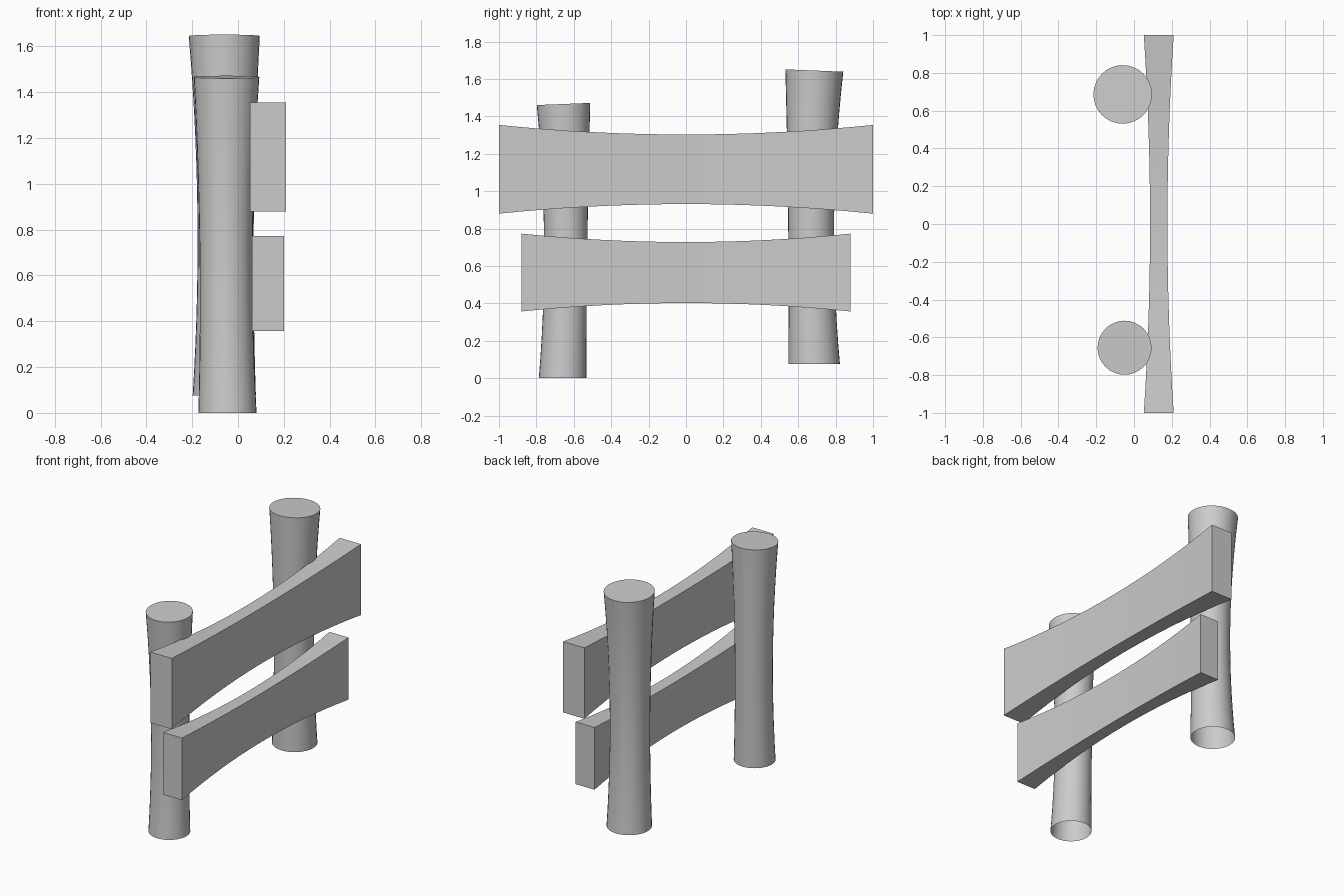
import bpy, bmesh, math

if "Cube" in bpy.data.objects:
    bpy.data.objects.remove(bpy.data.objects["Cube"])


def finish(name, bm, angle):
    bmesh.ops.recalc_face_normals(bm, faces=bm.faces)
    mesh = bpy.data.meshes.new(name)
    bm.to_mesh(mesh)
    bm.free()
    obj = bpy.data.objects.new(name, mesh)
    bpy.context.collection.objects.link(obj)
    bpy.ops.object.select_all(action='DESELECT')
    bpy.context.view_layer.objects.active = obj
    obj.select_set(True)
    bpy.ops.object.shade_smooth_by_angle(angle=math.radians(angle))
    return obj


def loft(bm, rings):
    # Skin a list of vertex rings with quads
    n = len(rings[0])
    for a, b in zip(rings, rings[1:]):
        for i in range(n):
            j = (i + 1) % n
            bm.faces.new((a[i], a[j], b[j], b[i]))


def bezier(a, m, b, t):
    # Quadratic curve through a, m (at t = 0.5) and b
    return a * (2*t - 1) * (t - 1) + m * 4*t * (1 - t) + b * t * (2*t - 1)


def post(name, z, x, y, r, tilt, sides=32, steps=14):
    # Slightly bowed, waisted log: x, y, r are bottom / middle / top values
    bm = bmesh.new()
    rings = []
    for k in range(steps + 1):
        t = k / steps
        cx, cy, rad = bezier(*x, t), bezier(*y, t), bezier(*r, t)
        cz = z[0] + (z[1] - z[0]) * t
        ring = []
        for i in range(sides):
            a = math.tau * i / sides
            dy = rad * math.sin(a)
            ring.append(bm.verts.new((cx + rad * math.cos(a), cy + dy,
                                      cz + dy * tilt * t)))
        rings.append(ring)
    loft(bm, rings)
    bm.faces.new(rings[-1])          # closed top, open underside
    finish(name, bm, 40)


def rail(name, half_len, cx, cz, end, mid, steps=16):
    # Plank that narrows toward the middle: end, mid are (half x, half z)
    bm = bmesh.new()
    rings = []
    for k in range(steps + 1):
        s = 2 * k / steps - 1
        hx = mid[0] + (end[0] - mid[0]) * s * s
        hz = mid[1] + (end[1] - mid[1]) * s * s
        rings.append([bm.verts.new((cx + u * hx, s * half_len, cz + v * hz))
                      for u, v in ((-1, -1), (1, -1), (1, 1), (-1, 1))])
    loft(bm, rings)
    bm.faces.new(rings[0])
    bm.faces.new(rings[-1])
    finish(name, bm, 30)


# Upright posts
post("short_post", (0.0, 1.466), (-0.046, -0.052, -0.05),
     (-0.66, -0.643, -0.655), (0.127, 0.116, 0.143), 0.04)
post("tall_post", (0.075, 1.645), (-0.06, -0.054, -0.06),
     (0.685, 0.669, 0.686), (0.138, 0.123, 0.155), -0.04)

# Cross rails
rail("upper_rail", 1.0, 0.131, 1.117, (0.079, 0.237), (0.046, 0.186))
rail("lower_rail", 0.88, 0.131, 0.565, (0.07, 0.208), (0.041, 0.163))
